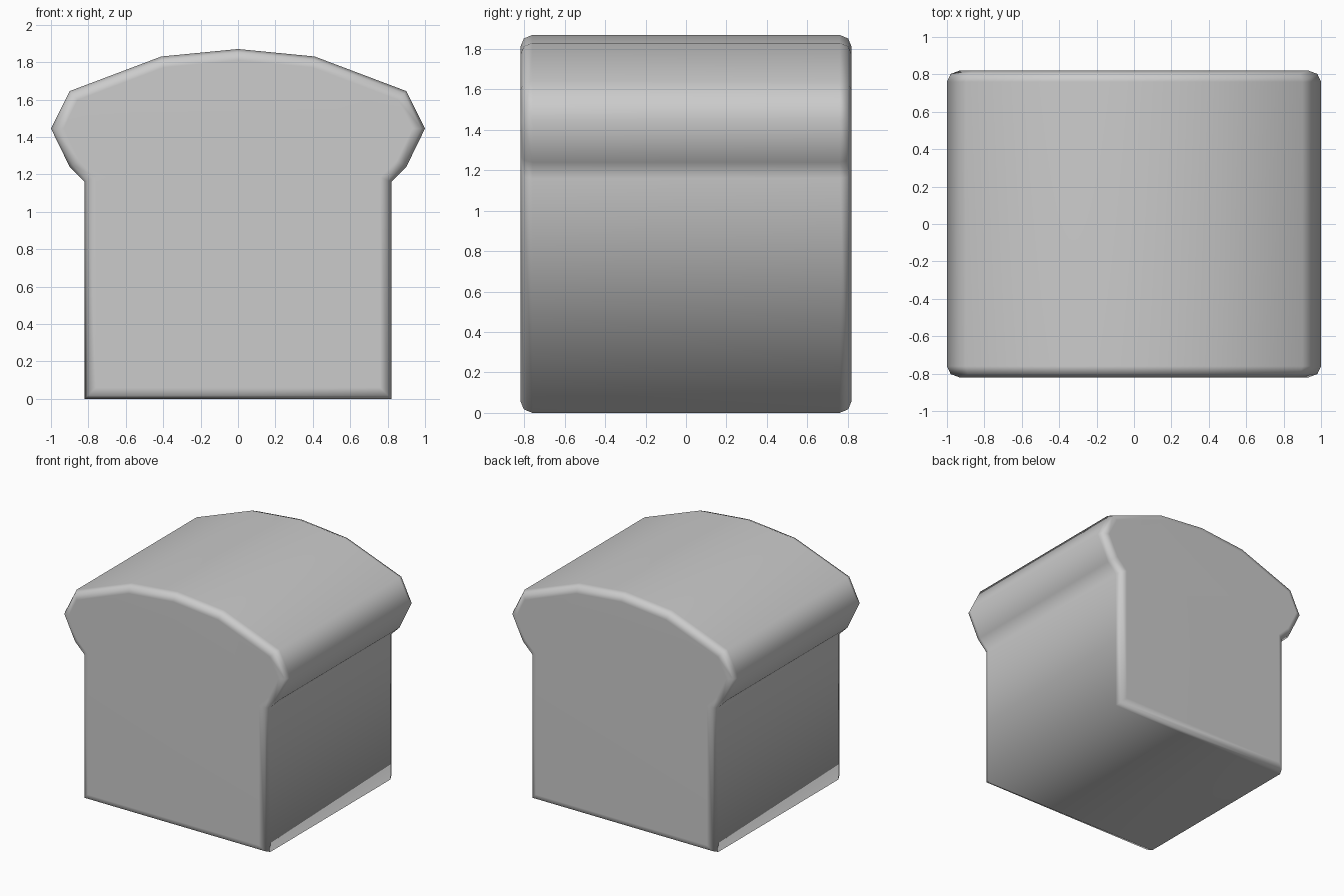
import bpy, bmesh

if "Cube" in bpy.data.objects:
    bpy.data.objects.remove(bpy.data.objects["Cube"])

# Right half of the loaf outline (x, z), bottom to crown; mirrored for the left
half = [(0.82, 0), (0.82, 1.16), (0.9, 1.24), (1.0, 1.445),
        (0.9, 1.645), (0.41, 1.83)]
outline = half + [(0, 1.87)] + [(-x, z) for x, z in reversed(half)]
DEPTH = 0.82

# Extrude the outline from front to back
bm = bmesh.new()
front = bm.faces.new([bm.verts.new((x, -DEPTH, z)) for x, z in outline])
ext = bmesh.ops.extrude_face_region(bm, geom=[front], use_keep_orig=True)
back_verts = [g for g in ext["geom"] if isinstance(g, bmesh.types.BMVert)]
bmesh.ops.translate(bm, verts=back_verts, vec=(0, 2 * DEPTH, 0))
bmesh.ops.recalc_face_normals(bm, faces=bm.faces)

# Mark only the front and back rims for rounding
weight = bm.edges.layers.float.new("bevel_weight_edge")
for e in bm.edges:
    a, b = e.verts
    e[weight] = 1.0 if abs(a.co.y - b.co.y) < 0.01 else 0.0
for f in bm.faces:
    f.smooth = True

mesh = bpy.data.meshes.new("bread_loaf")
bm.to_mesh(mesh)
bm.free()
loaf = bpy.data.objects.new("bread_loaf", mesh)
bpy.context.collection.objects.link(loaf)

# Rounded rims, with large faces kept visually flat
bevel = loaf.modifiers.new("rim_bevel", 'BEVEL')
bevel.limit_method = 'WEIGHT'
bevel.width = 0.06
bevel.segments = 2
loaf.modifiers.new("weighted_normals", 'WEIGHTED_NORMAL')
